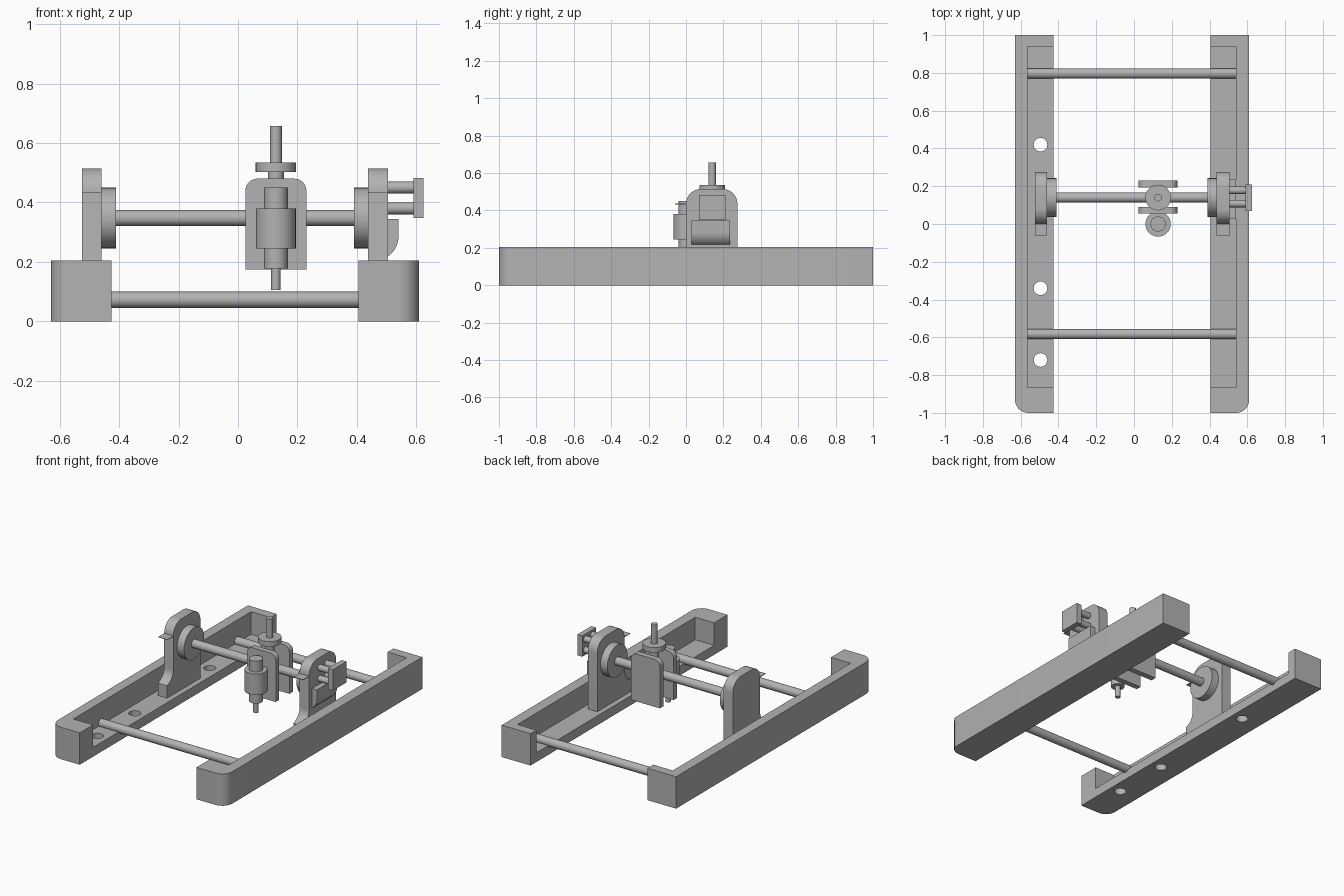
import bpy, bmesh, math
from mathutils import Vector

if "Cube" in bpy.data.objects:
    bpy.data.objects.remove(bpy.data.objects["Cube"])

grey = bpy.data.materials.new("machine grey")
grey.use_nodes = True
GREY = (0.45, 0.45, 0.45, 1)
grey.diffuse_color = GREY
grey.node_tree.nodes["Principled BSDF"].inputs["Base Color"].default_value = GREY


def arc(ca, cb, r, start, end, n=8):
    """Points on an arc, angles in degrees."""
    steps = [math.radians(start + (end - start) * i / n) for i in range(n + 1)]
    return [(ca + r * math.cos(t), cb + r * math.sin(t)) for t in steps]


def prism(name, axis, profile, lo, hi, smooth=True):
    """Extrude a 2D profile along an axis: x -> (y,z), y -> (x,z), z -> (x,y)."""
    place = {"x": lambda a, b, t: (t, a, b),
             "y": lambda a, b, t: (a, t, b),
             "z": lambda a, b, t: (a, b, t)}[axis]
    bm = bmesh.new()
    face = bm.faces.new([bm.verts.new(place(a, b, lo)) for a, b in profile])
    new = bmesh.ops.extrude_face_region(bm, geom=[face])["geom"]
    shift = Vector(place(0, 0, hi - lo))
    bmesh.ops.translate(bm, vec=shift, verts=[v for v in new if isinstance(v, bmesh.types.BMVert)])
    bmesh.ops.recalc_face_normals(bm, faces=bm.faces)
    mesh = bpy.data.meshes.new(name)
    bm.to_mesh(mesh)
    bm.free()
    mesh.materials.append(grey)
    obj = bpy.data.objects.new(name, mesh)
    bpy.context.collection.objects.link(obj)
    if smooth:
        smooth_edges(obj)
    return obj


def select_only(obj):
    bpy.ops.object.select_all(action="DESELECT")
    obj.select_set(True)
    bpy.context.view_layer.objects.active = obj


def smooth_edges(obj):
    select_only(obj)
    bpy.ops.object.shade_smooth_by_angle(angle=math.radians(30))


def cylinder(name, axis, a, b, r, lo, hi):
    return prism(name, axis, arc(a, b, r, 0, 360 - 360 / 32, 31), lo, hi)


def rect(a0, a1, b0, b1):
    return [(a0, b0), (a1, b0), (a1, b1), (a0, b1)]


def cut(obj, cutter):
    mod = obj.modifiers.new("cut", "BOOLEAN")
    mod.operation = "DIFFERENCE"
    mod.solver = "EXACT"
    mod.object = cutter
    select_only(obj)
    bpy.ops.object.modifier_apply(modifier=mod.name)
    bpy.data.objects.remove(cutter)


FLOOR, RAIL_TOP = 0.06, 0.205

# Base rails: rounded outer front corner, pocket open to the inside
for name, side, outer, inner, pocket in (("right_rail", -1, 0.63, 0.425, 0.565),
                                         ("left_rail", 1, 0.61, 0.405, 0.54)):
    outline = [(inner, 1), (inner, -1)] + arc(outer - 0.07, -0.93, 0.07, -90, 0) + [(outer, 1)]
    rail = prism(name, "z", [(side * a, b) for a, b in outline], 0, RAIL_TOP, False)
    x0, x1 = sorted((side * (inner - 0.1), side * pocket))
    cut(rail, prism("pocket_cutter", "z", rect(x0, x1, -0.865, 0.94), FLOOR, 0.4, False))
    if side < 0:
        for y in (-0.72, -0.34, 0.42):
            cut(rail, cylinder("hole_cutter", "z", -0.495, y, 0.036, -0.1, 0.15))
    smooth_edges(rail)

# Cross rods joining the rails
for name, y in (("front_cross_rod", -0.583), ("back_cross_rod", 0.797)):
    cylinder(name, "x", y, 0.0725, 0.027, -0.565, 0.54)

# Gantry side plates with a forward foot, bearing discs and thin tabs
GY, GZ = 0.14, 0.3475
plate = ([(0.275, FLOOR)] + arc(0.195, 0.435, 0.08, 0, 90) + arc(0.08, 0.435, 0.08, 90, 180)
         + arc(-0.08, 0.22, 0.08, 0, -75) + [(-0.062, 0.14), (-0.062, FLOOR)])
for name, x0, x1, d0, d1 in (("right", -0.525, -0.46, -0.46, -0.41),
                             ("left", 0.438, 0.505, 0.39, 0.438)):
    prism(name + "_gantry_plate", "x", plate, x0, x1)
    cylinder(name + "_bearing_disc", "x", GY, GZ, 0.1025, d0, d1)
    prism(name + "_gantry_tab", "z", rect(x0, x1, -0.06, 0.002), 0.433, 0.436, False)

# Gantry rod
cylinder("gantry_rod", "x", GY, GZ, 0.027, -0.42, 0.40)

# Motor mount on the left plate: four standoffs, end plate and bracket
for i, y in enumerate((0.108, 0.178)):
    for j, z in enumerate((0.38, 0.45)):
        cylinder(f"standoff_{i}{j}", "x", y, z, 0.02, 0.50, 0.595)
prism("motor_end_plate", "x", rect(0.07, 0.21, 0.348, 0.482), 0.59, 0.625, False)
prism("motor_bracket", "y", [(0.50, 0.345), (0.54, 0.345)] + arc(0.46, 0.285, 0.08, 0, -58)
      + [(0.50, 0.215)], 0.03, 0.235)

# Tool carriage plates either side of the rod
CX = 0.1275
carriage = ([(CX - 0.1025, 0.175), (CX + 0.1025, 0.175)]
            + arc(CX + 0.0625, 0.44, 0.04, 0, 90) + arc(CX - 0.0625, 0.44, 0.04, 90, 180))
for name, y0, y1 in (("front_carriage_plate", 0.055, 0.09), ("back_carriage_plate", 0.193, 0.23)):
    prism(name, "y", carriage, y0, y1)

# Height adjuster: neck, collar and shaft
cylinder("adjuster_neck", "z", CX, GY, 0.027, 0.35, 0.505)
cylinder("adjuster_collar", "z", CX, GY, 0.068, 0.503, 0.535)
cylinder("adjuster_shaft", "z", CX, GY, 0.02, 0.53, 0.657)

# Spindle on the front carriage plate
cylinder("spindle_body", "z", CX, 0, 0.04, 0.177, 0.45)
cylinder("spindle_clamp", "z", CX, 0, 0.067, 0.245, 0.38)
cylinder("spindle_tip", "z", CX, 0, 0.016, 0.105, 0.18)
